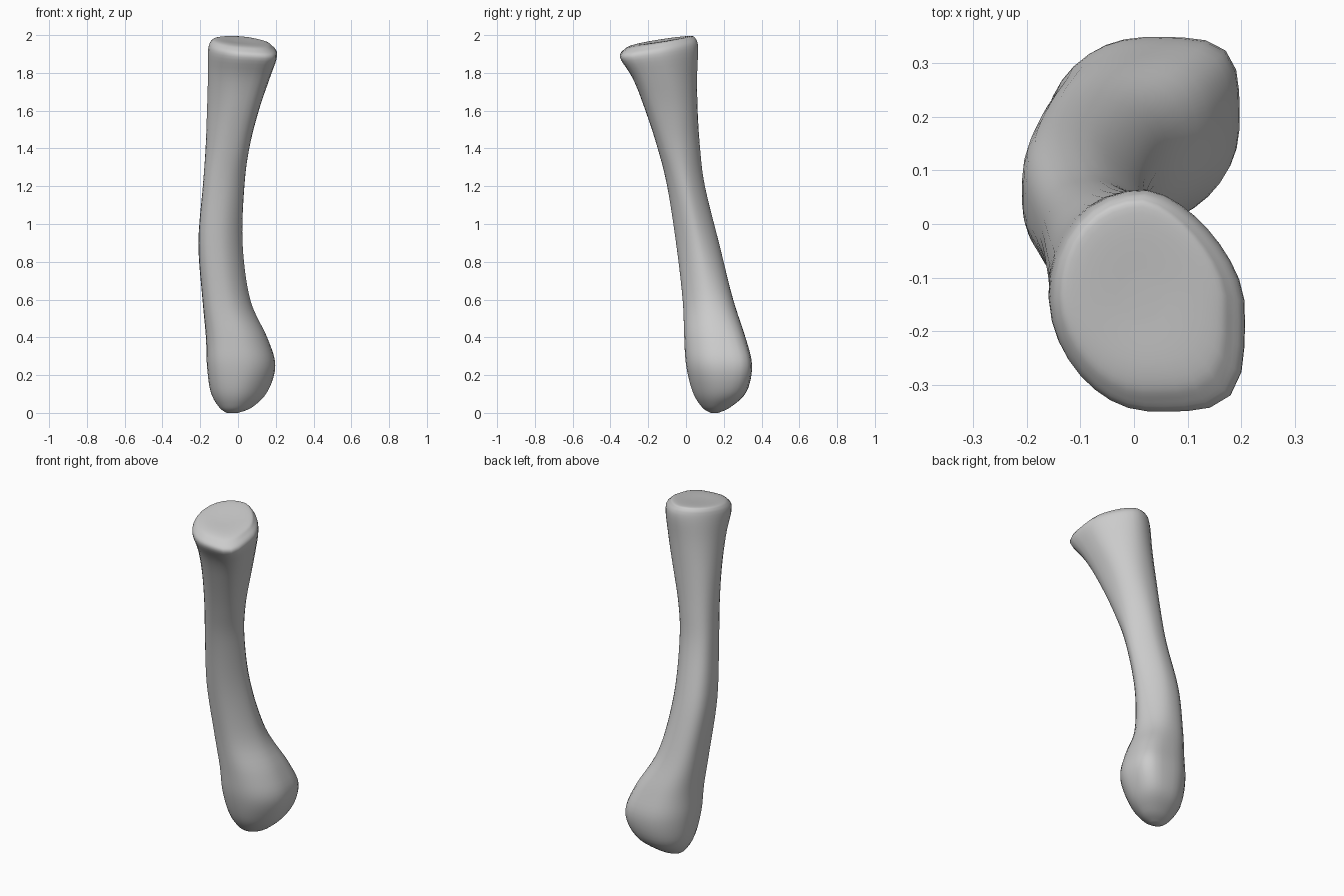
import bpy, bmesh, math

SEGS = 32   # points around each cross-section
STEPS = 5   # interpolated rings between listed sections

# z, x min/max, y min/max, corner fullness (+x+y, -x+y, -x-y, +x-y); 0.71 = round, 1 = square
SECTIONS = [
    (0.000, -0.06, 0.00, 0.13, 0.17, .71, .71, .71, .71),
    (0.030, -0.10, 0.075, 0.085, 0.235, .74, .71, .73, .66),
    (0.110, -0.145, 0.155, 0.035, 0.32, .82, .69, .76, .66),
    (0.250, -0.165, 0.198, 0.000, 0.35, .87, .70, .80, .69),
    (0.400, -0.170, 0.155, -0.010, 0.315, .83, .73, .80, .68),
    (0.600, -0.188, 0.065, -0.018, 0.25, .72, .78, .81, .65),
    (0.900, -0.210, 0.025, -0.053, 0.175, .64, .80, .80, .65),
    (1.200, -0.186, 0.035, -0.100, 0.100, .62, .80, .78, .68),
    (1.400, -0.172, 0.060, -0.150, 0.075, .66, .79, .70, .76),
    (1.600, -0.165, 0.110, -0.215, 0.062, .70, .77, .64, .81),
    (1.780, -0.160, 0.170, -0.283, 0.060, .66, .74, .66, .85),
    (1.910, -0.160, 0.208, -0.350, 0.066, .63, .72, .68, .87),
    (1.955, -0.145, 0.180, -0.325, 0.050, .63, .72, .68, .85),
    (1.970, -0.115, 0.145, -0.275, 0.020, .64, .72, .68, .82),
    (1.968, -0.020, 0.050, -0.180, -0.100, .71, .71, .71, .71),
]


def catmull(a, b, c, d, t):
    return 0.5 * (2 * b + (c - a) * t + (2 * a - 5 * b + 4 * c - d) * t * t
                  + (3 * b - a - 3 * c + d) * t ** 3)


def ring(z, x0, x1, y0, y1, *full):
    """Superellipse outline with its own fullness in each quadrant."""
    cx, cy, hx, hy = (x0 + x1) / 2, (y0 + y1) / 2, (x1 - x0) / 2, (y1 - y0) / 2
    w = min(1, max(0, (z - 1.7) / 0.25))     # tilt of the upper joint face
    pts = []
    for i in range(SEGS):
        a = 2 * math.pi * i / SEGS
        c, s = math.cos(a), math.sin(a)
        n = -math.log(2) / math.log(full[(i * 4 // SEGS) % 4])
        r = (abs(c) ** n + abs(s) ** n) ** (-1 / n)
        x, y = cx + hx * c * r, cy + hy * s * r
        pts.append((x, y, z + w * (0.15 * (y + 0.14) - 0.06 * x)))
    return pts


# Bone: smooth loft through the sections
rings = []
last = len(SECTIONS) - 1
for i in range(last):
    rows = [SECTIONS[max(0, min(last, i + k))] for k in (-1, 0, 1, 2)]
    for k in range(STEPS):
        rings.append(ring(*[catmull(*v, k / STEPS) for v in zip(*rows)]))
rings.append(ring(*SECTIONS[-1]))

bm = bmesh.new()
loops = [[bm.verts.new(p) for p in r] for r in rings]
for lo, hi in zip(loops, loops[1:]):
    for j in range(SEGS):
        k = (j + 1) % SEGS
        bm.faces.new((lo[j], lo[k], hi[k], hi[j]))
bm.faces.new(loops[0][::-1])
bm.faces.new(loops[-1])

# Soften the quadrant seams
bmesh.ops.smooth_vert(bm, verts=[v for r in loops[6:-12] for v in r], factor=0.5,
                      use_axis_x=True, use_axis_y=True, use_axis_z=False)
for f in bm.faces:
    f.smooth = True

mesh = bpy.data.meshes.new("foot_bone")
bm.to_mesh(mesh)
bm.free()
bone = bpy.data.objects.new("foot_bone", mesh)
bpy.context.collection.objects.link(bone)
